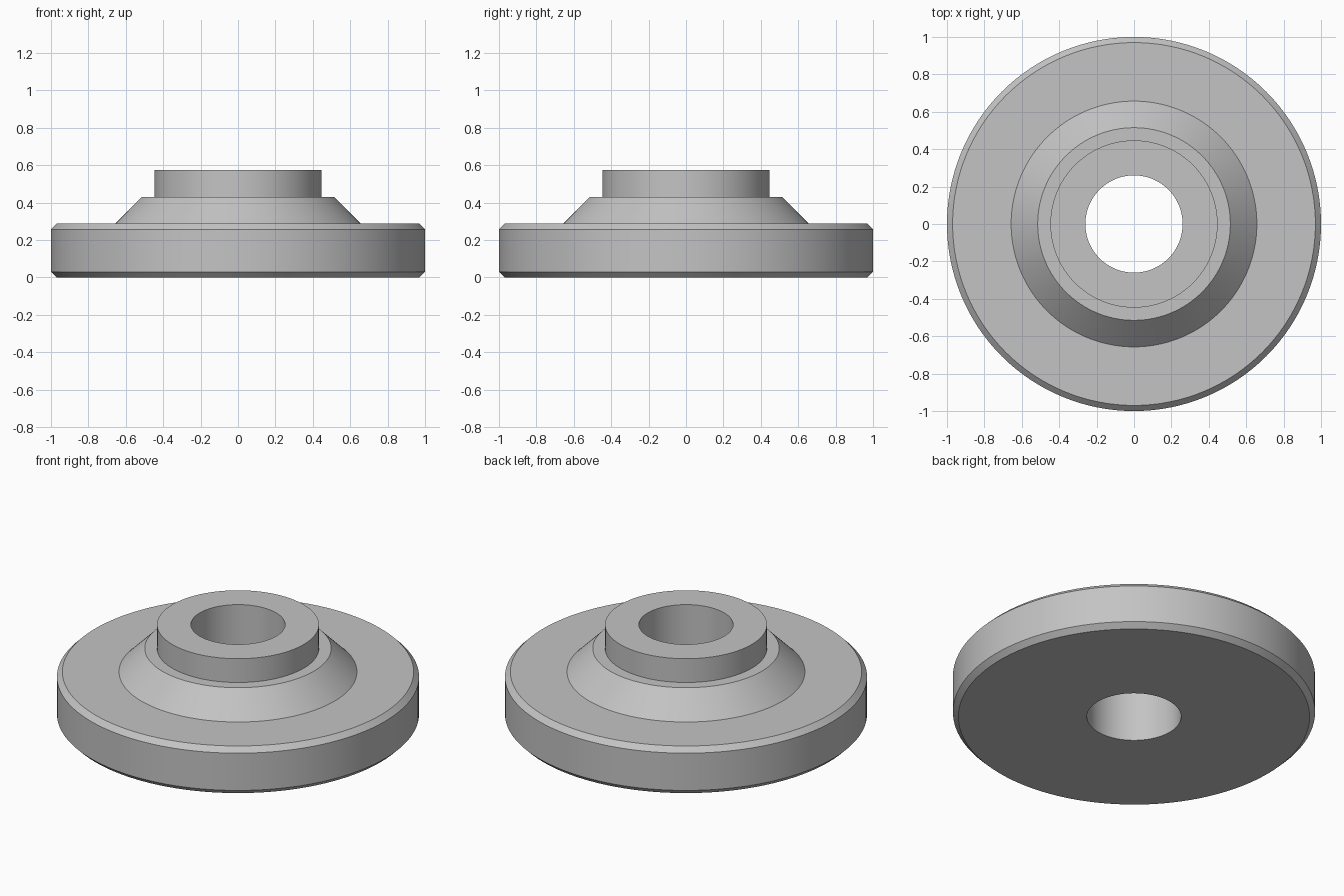
import bpy
import bmesh
import math

SEGMENTS = 128

cube = bpy.data.objects.get("Cube")
if cube:
    bpy.data.objects.remove(cube, do_unlink=True)

# Plain grey material
grey = bpy.data.materials.new("plain grey")
grey.use_nodes = True
colour = (0.55, 0.55, 0.55, 1)
grey.diffuse_color = colour
grey.node_tree.nodes["Principled BSDF"].inputs["Base Color"].default_value = colour

# Closed cross-section as (radius, height): bore, chamfered disc, cone, collar
profile = [
    (0.26, 0), (0.97, 0), (1, 0.03), (1, 0.257), (0.97, 0.287),
    (0.657, 0.287), (0.515, 0.43), (0.447, 0.43), (0.447, 0.575), (0.26, 0.575),
]

# Revolve the section around the z axis
bm = bmesh.new()
rings = []
for i in range(SEGMENTS):
    a = math.tau * i / SEGMENTS
    rings.append([bm.verts.new((r * math.cos(a), r * math.sin(a), z)) for r, z in profile])
for i, ring in enumerate(rings):
    following = rings[(i + 1) % SEGMENTS]
    for j in range(len(profile)):
        k = (j + 1) % len(profile)
        bm.faces.new((ring[j], following[j], following[k], ring[k]))
bmesh.ops.recalc_face_normals(bm, faces=bm.faces)

mesh = bpy.data.meshes.new("flanged_hub")
bm.to_mesh(mesh)
bm.free()
mesh.materials.append(grey)
hub = bpy.data.objects.new("flanged_hub", mesh)
bpy.context.collection.objects.link(hub)

# Smooth round walls, sharp rims
bpy.ops.object.select_all(action="DESELECT")
hub.select_set(True)
bpy.context.view_layer.objects.active = hub
bpy.ops.object.shade_smooth_by_angle(angle=math.radians(30))
